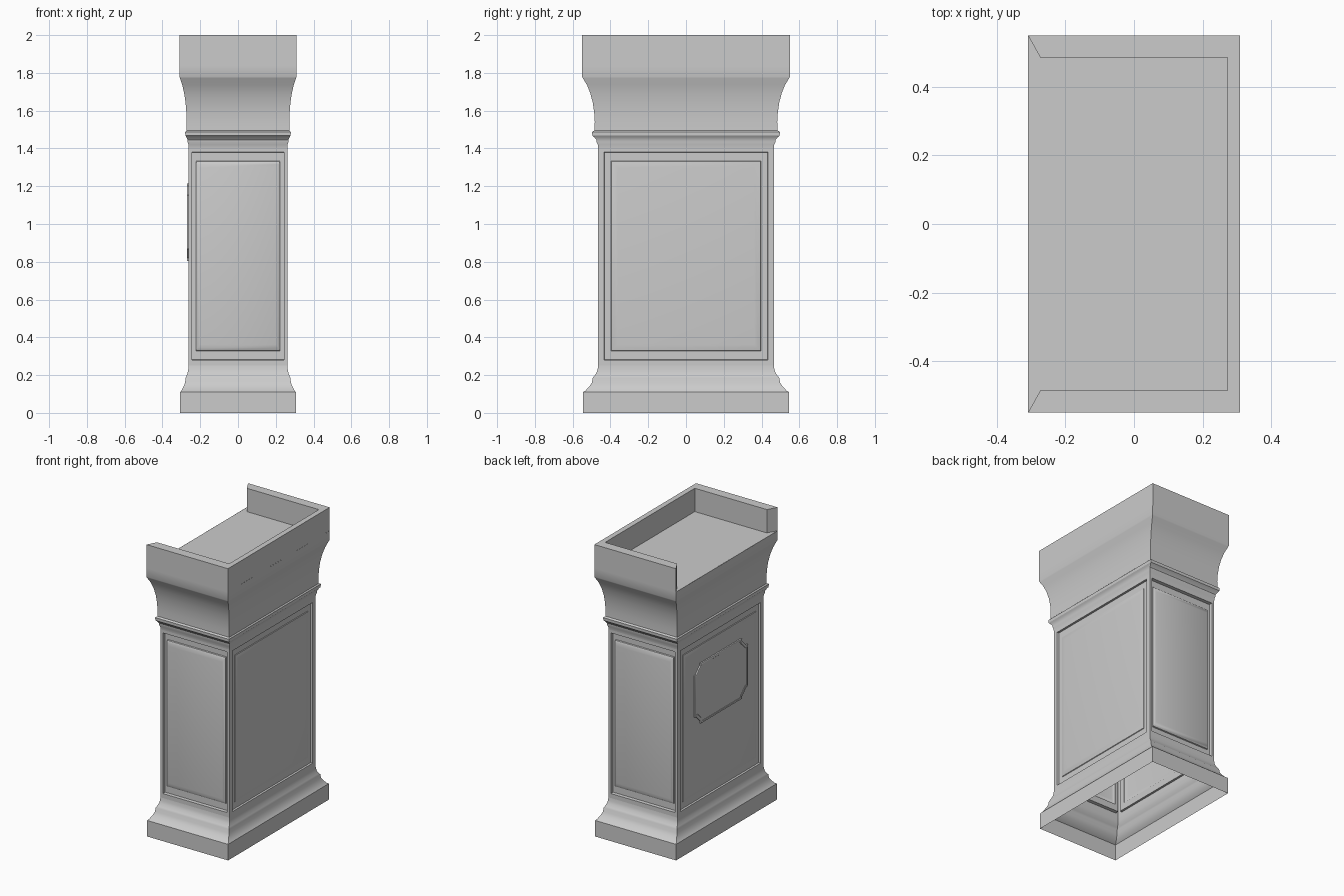
import bpy
from mathutils import Matrix, Vector
from math import pi

if "Cube" in bpy.data.objects:
    bpy.data.objects.remove(bpy.data.objects["Cube"])

# Everything is laid out on a square plan, then squeezed in x
SQUEEZE = Matrix.Diagonal((0.5625, 1, 1, 1))


def make(name, verts, faces, smooth=True):
    me = bpy.data.meshes.new(name)
    me.from_pydata(verts, [], faces)
    ob = bpy.data.objects.new(name, me)
    bpy.context.collection.objects.link(ob)
    if smooth:
        bpy.ops.object.select_all(action='DESELECT')
        bpy.context.view_layer.objects.active = ob
        ob.select_set(True)
        bpy.ops.object.shade_smooth_by_angle(angle=pi / 6)
    return ob


def loft(name, rings, quarter_turns=0, cap=False):
    """Bridge a list of equal-length point loops into a skin."""
    m = SQUEEZE @ Matrix.Rotation(quarter_turns * pi / 2, 4, 'Z')
    n = len(rings[0])
    verts = [m @ Vector(p) for r in rings for p in r]
    faces = [(k * n + i, k * n + (i + 1) % n, (k + 1) * n + (i + 1) % n, (k + 1) * n + i)
             for k in range(len(rings) - 1) for i in range(n)]
    if cap:
        faces.append(tuple(range((len(rings) - 1) * n, len(rings) * n)))
    return make(name, verts, faces)


def plan(h, z):
    return [(-h, -h, z), (h, -h, z), (h, h, z), (-h, h, z)]


def rect(w, z0, z1, d):
    return [(-w, -d, z0), (w, -d, z0), (w, -d, z1), (-w, -d, z1)]


# Base moulding, open underneath
base = [(.545, 0), (.545, .11), (.532, .118), (.512, .14), (.498, .16), (.494, .185),
        (.486, .195), (.474, .212), (.468, .23), (.465, .25)]
loft("base_moulding", [plan(h, z) for h, z in base])

# Necking bands, cove and top fascia
crown = [(.465, 1.40), (.467, 1.42), (.474, 1.435), (.474, 1.445), (.486, 1.46), (.496, 1.468),
         (.497, 1.488), (.484, 1.495), (.483, 1.54), (.486, 1.59), (.493, 1.64), (.506, 1.69),
         (.524, 1.735), (.546, 1.772), (.55, 1.78), (.55, 1.84)]
loft("cornice", [plan(h, z) for h, z in crown])

# Four shaft sides, each with a sunk frame and raised field
panel = [rect(.465, .25, 1.40, .465), rect(.433, .28, 1.38, .465), rect(.431, .282, 1.378, .443),
         rect(.396, .327, 1.333, .443), rect(.394, .33, 1.33, .450), rect(.38, .345, 1.315, .457),
         rect(.362, .362, 1.298, .461)]
for turn, name in enumerate(("front", "right", "back", "left")):
    loft(name + "_panel", panel, turn, cap=True)


# Notched plaque on the left side
def plaque_ring(w, h, d, c=.062, s=.014):
    corner = [(w - c, h), (w - c, h - s), (w - s, h - c), (w, h - c)]
    top = corner[::-1] + [(-x, z) for x, z in corner]
    loop = top + [(-x, -z) for x, z in top]
    return [(x, -d, 1.01 + z) for x, z in loop]


loft("plaque", [plaque_ring(.285, .205, .458), plaque_ring(.285, .205, .478),
                plaque_ring(.281, .201, .482), plaque_ring(.272, .192, .482),
                plaque_ring(.270, .190, .478)], 3, cap=True)

# Tray floor
X, Y, IX, IY, Z0, Z1 = .309, .55, .273, .485, 1.84, 2.0
make("tray_floor", [(-X, -Y, Z0), (X, -Y, Z0), (X, Y, Z0), (-X, Y, Z0)], [(0, 1, 2, 3)], False)

# Three-sided tray rim, mitred where the left side is open
outer = [(-X, -Y), (X, -Y), (X, Y), (-X, Y)]
inner = [(-IX, -IY), (IX, -IY), (IX, IY), (-IX, IY)]
verts = [(x, y, z) for z in (Z0, Z1) for x, y in outer + inner]
faces = [(0, 4, 12, 8), (3, 11, 15, 7)]
for i in range(3):
    j = i + 1
    faces += [(i, j, j + 8, i + 8), (i + 4, i + 12, j + 12, j + 4), (i + 8, j + 8, j + 12, i + 12)]
rim = make("tray_rim", verts, faces, False)
